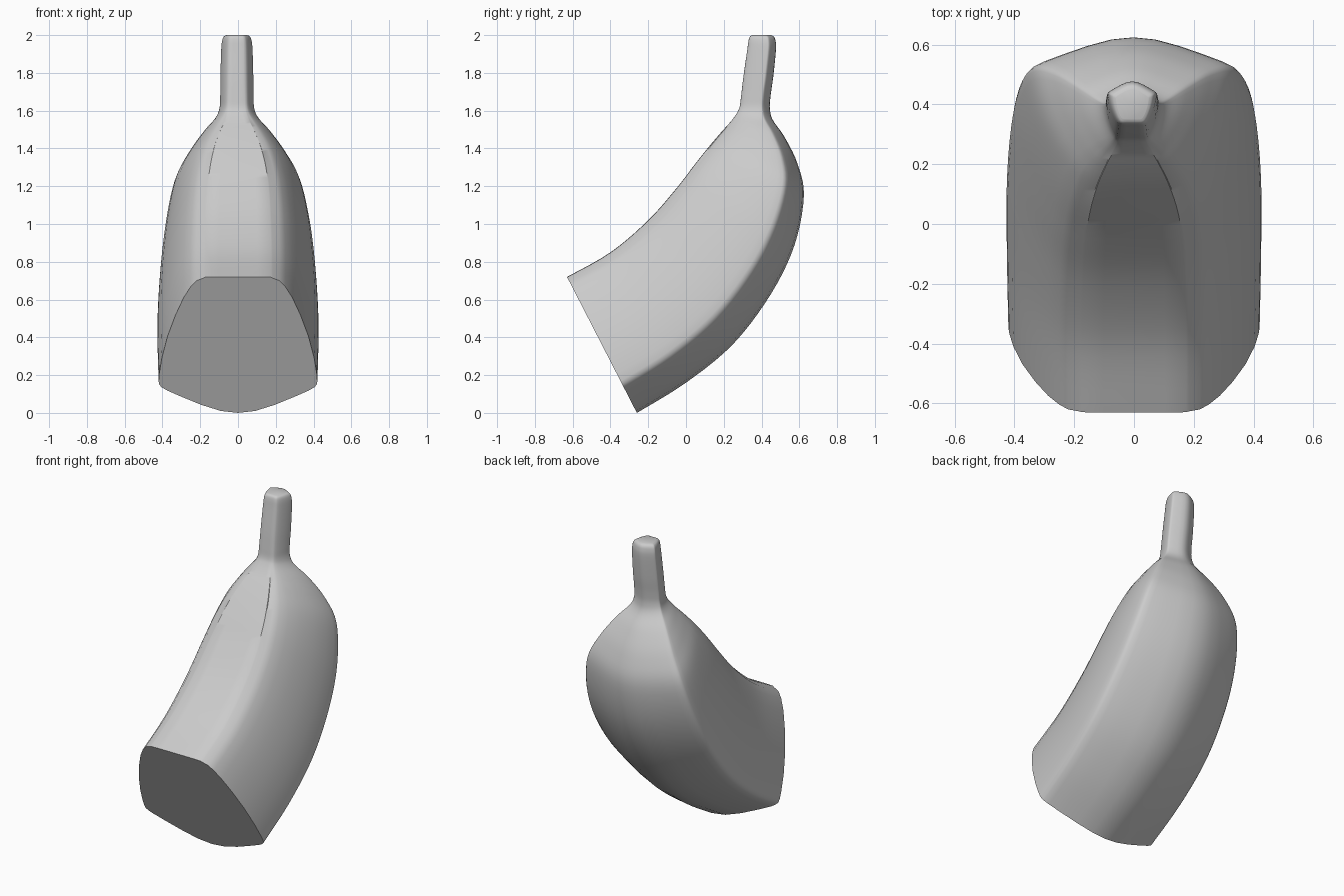
import bpy, bmesh

# Stations along the fruit: inner y, z, outer y, z, inner half width, ridge half width, ridge position
STATIONS = [
    (-.630, .720, -.260, .000, .205, .420, .79),
    (-.400, .850, .000, .160, .205, .425, .785),
    (-.200, 1.020, .250, .365, .200, .425, .78),
    (-.050, 1.190, .450, .630, .190, .410, .78),
    (.050, 1.320, .575, .890, .170, .383, .78),
    (.130, 1.420, .624, 1.150, .140, .336, .79),
    (.190, 1.490, .590, 1.320, .108, .262, .79),
    (.235, 1.540, .522, 1.460, .080, .182, .78),
    (.268, 1.585, .460, 1.550, .058, .115, .76),
    (.284, 1.620, .444, 1.610, .050, .092, .74),
    (.292, 1.680, .448, 1.680, .047, .088, .73),
    (.304, 1.780, .462, 1.780, .045, .087, .73),
    (.324, 1.920, .476, 1.920, .043, .083, .73),
    (.331, 1.970, .474, 1.970, .041, .078, .73),
    (.338, 1.992, .465, 1.992, .037, .069, .73),
    (.350, 2.000, .450, 2.000, .030, .055, .73),
]
# Half cross-section, inner corner to outer ridge: (depth relative to ridge, width blend)
SIDE = [(.012, -.10), (.035, .07), (.09, .21), (.19, .38), (.35, .58),
        (.55, .78), (.75, .92), (.90, .985), (.97, 1.0), (1.0, .99)]
# Outer face, ridge to outer middle: (depth past the ridge, fraction of ridge width)
BACK = [(.10, .965), (.22, .89), (.45, .70), (.72, .46), (.93, .22)]


def spline(rows, steps):
    """Smooth curve through rows of numbers."""
    out = []
    for i in range(len(rows) - 1):
        a, b, c, d = (rows[max(i - 1, 0)], rows[i], rows[i + 1],
                      rows[min(i + 2, len(rows) - 1)])
        for k in range(steps):
            t = k / steps
            out.append([.5 * (2 * q + (r - p) * t + (2 * p - 5 * q + 4 * r - s) * t * t
                              + (3 * q - p - 3 * r + s) * t ** 3)
                        for p, q, r, s in zip(a, b, c, d)])
    out.append(list(rows[-1]))
    return out


def section(iy, iz, oy, oz, wi, w, ridge):
    half = [(wi * .5, 0), (wi * .85, .002)]
    half += [(wi + (w - wi) * a, ridge * t) for t, a in SIDE]
    half += [(w * f, ridge + (1 - ridge) * t) for t, f in BACK]
    loop = [(0, 0)] + half + [(0, 1)] + [(-x, t) for x, t in reversed(half)]
    shift = -.006 * max(0, min(1, (iz - 1.3) / .3))   # stem leans slightly left
    return [(x + shift, iy + (oy - iy) * t, iz + (oz - iz) * t) for x, t in loop]


# Fruit body with stem, lofted as one skin
bm = bmesh.new()
rings = [[bm.verts.new(p) for p in section(*s)] for s in spline(STATIONS, 5)]
for a, b in zip(rings, rings[1:]):
    n = len(a)
    for i in range(n):
        j = (i + 1) % n
        bm.faces.new((a[i], a[j], b[j], b[i]))
# Flat cut end and stem tip
bm.faces.new(rings[0])
bm.faces.new(rings[-1])
bmesh.ops.recalc_face_normals(bm, faces=bm.faces)
mesh = bpy.data.meshes.new("half_fruit")
bm.to_mesh(mesh)
bm.free()
fruit = bpy.data.objects.new("half_fruit", mesh)
bpy.context.collection.objects.link(fruit)
bpy.context.view_layer.objects.active = fruit
fruit.select_set(True)
bpy.ops.object.shade_smooth_by_angle(angle=.75)
